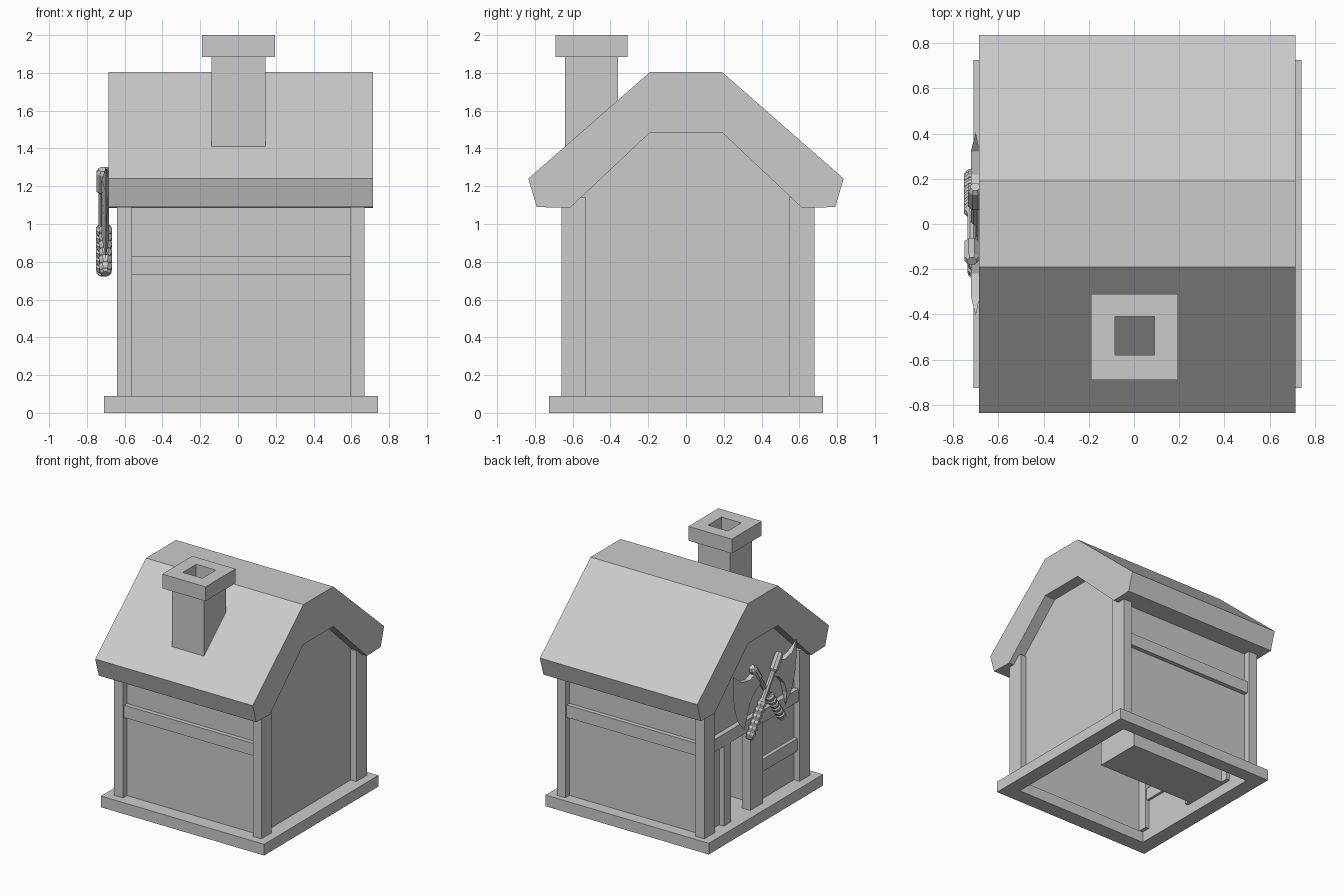
import bpy, bmesh, math
from mathutils import Vector

if "Cube" in bpy.data.objects:
    bpy.data.objects.remove(bpy.data.objects["Cube"])


def make(name, verts, faces):
    me = bpy.data.meshes.new(name)
    me.from_pydata(verts, [], faces)
    ob = bpy.data.objects.new(name, me)
    bpy.context.collection.objects.link(ob)
    bm = bmesh.new()
    bm.from_mesh(me)
    bmesh.ops.recalc_face_normals(bm, faces=bm.faces)
    bm.to_mesh(me)
    bm.free()
    return ob


def box(name, x0, x1, y0, y1, z0, z1):
    v = [(x, y, z) for x in (x0, x1) for y in (y0, y1) for z in (z0, z1)]
    f = [(0, 1, 3, 2), (4, 6, 7, 5), (0, 4, 5, 1), (2, 3, 7, 6), (0, 2, 6, 4), (1, 5, 7, 3)]
    return make(name, v, f)


def prism(name, pts, x0, x1):
    """Extrude a (y, z) outline along x."""
    n = len(pts)
    v = [(x, y, z) for x in (x0, x1) for y, z in pts]
    f = [tuple(range(n)), tuple(range(n, 2 * n))]
    f += [(i, (i + 1) % n, n + (i + 1) % n, n + i) for i in range(n)]
    return make(name, v, f)


def frame(name, outer, inner, z0, z1):
    """Rectangular ring; outer and inner are (x0, x1, y0, y1)."""
    v = []
    for z in (z0, z1):
        for x0, x1, y0, y1 in (outer, inner):
            v += [(x0, y0, z), (x1, y0, z), (x1, y1, z), (x0, y1, z)]
    f = []
    for i in range(4):
        j = (i + 1) % 4
        f += [(i, j, 4 + j, 4 + i), (8 + i, 8 + j, 12 + j, 12 + i),
              (i, j, 8 + j, 8 + i), (4 + i, 4 + j, 12 + j, 12 + i)]
    return make(name, v, f)


def turned(name, a, b, profile, sides=8):
    """Lathe (t, radius) rings along the line a-b."""
    a, b = Vector(a), Vector(b)
    d = b - a
    u = Vector((1, 0, 0))
    w = d.normalized().cross(u)
    v, f = [], []
    for t, r in profile:
        for k in range(sides):
            ang = 2 * math.pi * (k + .5) / sides
            v.append(a + d * t + (u * math.cos(ang) + w * math.sin(ang)) * r)
    n = len(profile)
    for i in range(n - 1):
        for k in range(sides):
            m = (k + 1) % sides
            f.append((i * sides + k, i * sides + m, (i + 1) * sides + m, (i + 1) * sides + k))
    f += [tuple(range(sides)), tuple(range((n - 1) * sides, n * sides))]
    return make(name, v, f)


# Hollow foundation
frame("foundation", (-.71, .74, -.725, .725), (-.59, .62, -.6, .615), 0, .09)

# Corner posts
for x0, x1 in ((-.64, -.56), (.595, .67)):
    for y0, y1 in ((-.66, -.53), (.545, .68)):
        box("corner_post", x0, x1, y0, y1, .09, 1.14)

# Roof: thick clipped gable
prism("roof", [(-.835, 1.24), (-.19, 1.805), (.19, 1.805), (.835, 1.24), (.79, 1.09),
               (.615, 1.085), (.19, 1.485), (-.19, 1.485), (-.615, 1.085), (-.79, 1.09)],
      -.685, .715)

# Walls: thin shell, left gable has a doorway notch
L, R, F, B = -.59, .62, -.61, .63
d0, d1, dz = -.03, .36, .74
gable = [(B, .09), (B, 1.09), (.19, 1.49), (-.19, 1.49), (F, 1.09), (F, .09)]
make("right_wall", [(R, y, z) for y, z in gable], [range(6)])
door = [(d0, .09), (d0, dz), (d1, dz), (d1, .09)]
make("left_wall", [(L, y, z) for y, z in gable + door], [range(10)])
for name, y in (("front_wall", F), ("back_wall", B)):
    make(name, [(L, y, .09), (R, y, .09), (R, y, 1.12), (L, y, 1.12)], [range(4)])

# Door alcove reaching into the hollow house
make("door_alcove", [(x, y, z) for x in (L, .3) for y, z in door],
     [(4, 5, 6, 7), (0, 1, 5, 4), (1, 2, 6, 5), (2, 3, 7, 6), (3, 0, 4, 7)])
make("door_sill", [(-.66, d0, .091), (L, d0, .091), (L, d1, .091), (-.66, d1, .091)], [range(4)])

# Rails and door posts
box("front_rail", -.56, .6, -.645, -.59, .73, .83)
box("back_rail", -.56, .6, .6, .665, .73, .83)
box("left_rail", -.63, -.57, -.53, .545, .73, .83)
box("left_low_rail", -.62, -.57, -.53, -.05, .33, .43)
box("door_post", -.635, -.56, -.07, .09, .09, .74)
box("door_post", -.63, -.56, .33, .42, .09, .74)

# Chimney with hollow cap
hole = (-.085, .09, -.58, -.41)
frame("chimney_stack", (-.14, .145, -.64, -.36), hole, 1.36, 1.89)
frame("chimney_cap", (-.19, .195, -.69, -.31), hole, 1.885, 2.0)

# Crossed axes on the left gable
grip = [(0, .024), (.02, .034)]
for i in range(6):
    t = .03 + i * .07
    grip += [(t, .028), (t + .02, .037), (t + .05, .037), (t + .065, .028)]
grip += [(.47, .021), (.78, .021), (.80, .034), (.97, .034), (1, .022)]

edge = [(.405, 1.30), (.405, 1.17), (.385, 1.03), (.34, .91), (.26, .82)]
inner = [(.25, .93), (.22, 1.02), (.16, 1.09), (.08, 1.13),
         (.13, 1.24), (.22, 1.21), (.32, 1.23)]
for s in (1, -1):
    x = -.71 + .008 * s
    turned("axe_handle", (x, -s * .225, .735), (x, s * .165, 1.29), grip)
    # Blade: flat back outline pinched to a sharp outer edge
    n, m = len(edge), len(inner)
    v = [(-.70, s * y, z) for y, z in edge]
    for xx in (-.722, -.682):
        v += [(xx, s * y, z) for y, z in inner]
    f = [tuple(range(n)) + tuple(range(n + k, n + k + m)) for k in (0, m)]
    f += [(n + i, n + i + 1, n + m + i + 1, n + m + i) for i in range(m - 1)]
    f += [(n - 1, n, n + m), (0, n + m - 1, n + 2 * m - 1)]
    make("axe_blade", v, f)
